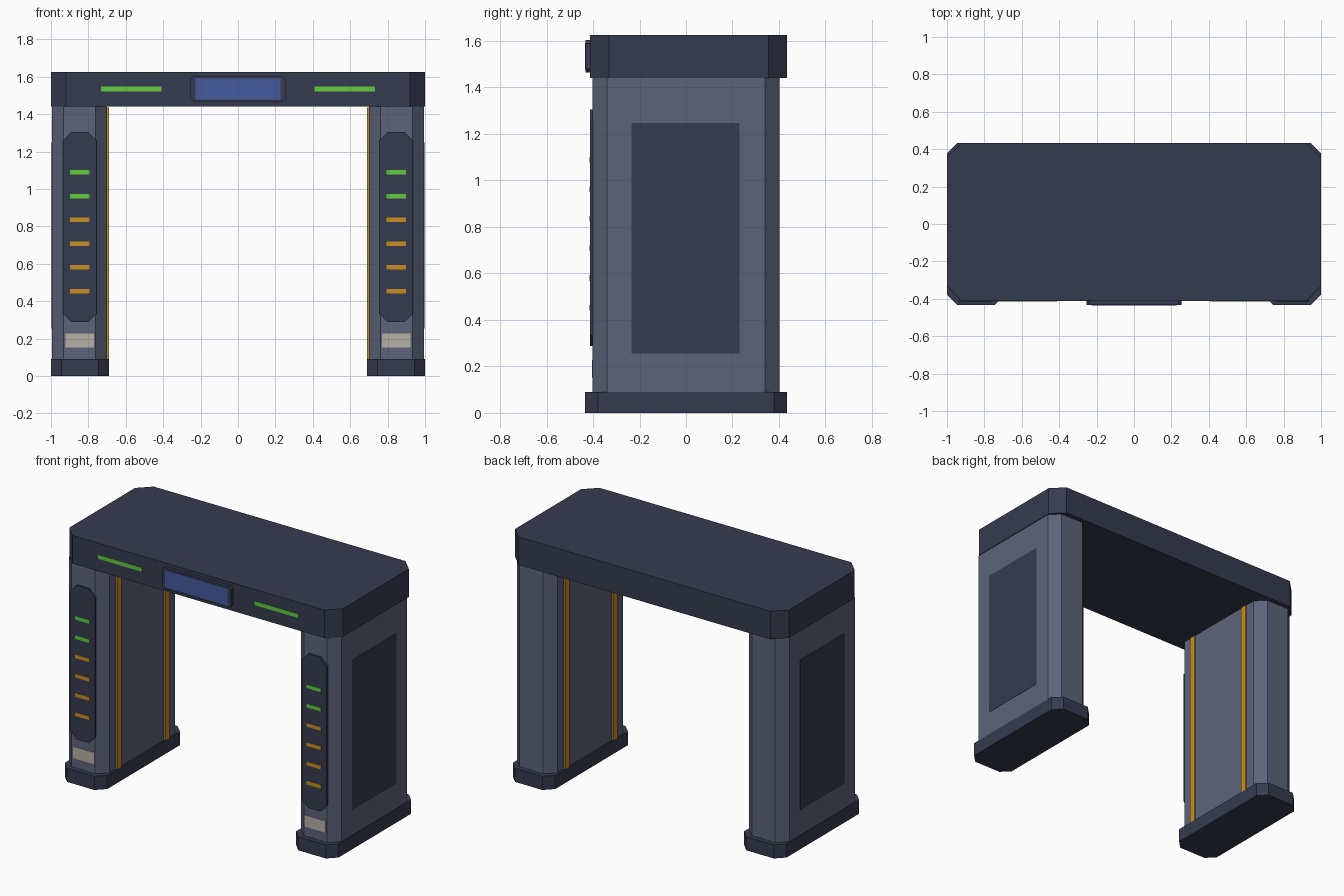
import bpy
import bmesh

cube = bpy.data.objects.get("Cube")
if cube:
    bpy.data.objects.remove(cube, do_unlink=True)


def material(name, r, g, b):
    m = bpy.data.materials.new(name)
    m.use_nodes = True
    m.diffuse_color = (r, g, b, 1)
    bsdf = next(n for n in m.node_tree.nodes if n.type == "BSDF_PRINCIPLED")
    bsdf.inputs["Base Color"].default_value = (r, g, b, 1)
    return m


NAVY = material("dark_slate", 0.036, 0.044, 0.079)
GREY = material("blue_grey", 0.107, 0.127, 0.195)
GREEN = material("green_light", 0.117, 0.60, 0.051)
AMBER = material("amber_light", 0.60, 0.27, 0.016)
BLUE = material("screen_blue", 0.058, 0.102, 0.342)
BEIGE = material("beige_label", 0.47, 0.44, 0.38)


def block(name, lo, hi, mat, chamfer=0.0, axis=2):
    """Box between two corners, its edges along one axis cut by a chamfer."""
    bm = bmesh.new()
    bmesh.ops.create_cube(bm, size=1)
    for v in bm.verts:
        for i in range(3):
            v.co[i] = lo[i] if v.co[i] < 0 else hi[i]
    if chamfer:
        edges = [e for e in bm.edges
                 if abs(e.verts[0].co[axis] - e.verts[1].co[axis]) > 1e-5]
        bmesh.ops.bevel(bm, geom=edges, offset=chamfer, segments=1,
                        affect="EDGES", profile=0.5)
    bmesh.ops.recalc_face_normals(bm, faces=bm.faces)
    mesh = bpy.data.meshes.new(name)
    bm.to_mesh(mesh)
    bm.free()
    mesh.materials.append(mat)
    ob = bpy.data.objects.new(name, mesh)
    bpy.context.collection.objects.link(ob)
    return ob


def sided(name, side, x0, x1, y0, y1, z0, z1, mat, chamfer=0.0, axis=2):
    """Block given for the left (+x) side, mirrored when side is -1."""
    xa, xb = sorted((side * x0, side * x1))
    prefix = "left_" if side > 0 else "right_"
    return block(prefix + name, (xa, y0, z0), (xb, y1, z1), mat, chamfer, axis)


# Overhead beam with its screen
block("top_beam", (-1, -0.412, 1.44), (1, 0.434, 1.625), NAVY, 0.08)
block("screen_frame", (-0.253, -0.433, 1.465), (0.253, -0.41, 1.603),
      NAVY, 0.015, axis=1)
block("screen", (-0.227, -0.435, 1.478), (0.227, -0.432, 1.59), BLUE)

MID = 0.846  # centre line of a pillar front
for side in (1, -1):
    # Pillar and foot
    sided("foot", side, 0.69, 1.0, -0.434, 0.434, 0, 0.09, NAVY, 0.055)
    sided("pillar", side, 0.70, 0.995, -0.402, 0.402, 0.09, 1.44, GREY, 0.062)

    # Outer side panel
    sided("side_panel", side, 0.99, 0.997, -0.234, 0.23, 0.255, 1.247, NAVY)

    # Amber strips on the inner wall
    for end, y in (("front", -0.25), ("back", 0.25)):
        sided(end + "_inner_strip", side, 0.69, 0.705, y - 0.022, y + 0.022,
              0.09, 1.435, AMBER)

    # Front indicator panel: two green bars above four amber ones
    sided("indicator_panel", side, MID - 0.09, MID + 0.09, -0.414, -0.40,
          0.288, 1.305, NAVY, 0.046, axis=1)
    for i in range(6):
        z = 1.089 - i * 0.1272
        sided(f"indicator_bar_{i + 1}", side, MID - 0.053, MID + 0.053,
              -0.416, -0.412, z - 0.012, z + 0.012, GREEN if i < 2 else AMBER)

    # Label below the panel
    sided("label", side, MID - 0.077, MID + 0.077, -0.404, -0.40,
          0.152, 0.228, BEIGE)

    # Status light on the beam
    sided("beam_light", side, 0.41, 0.733, -0.414, -0.41, 1.522, 1.548, GREEN)
